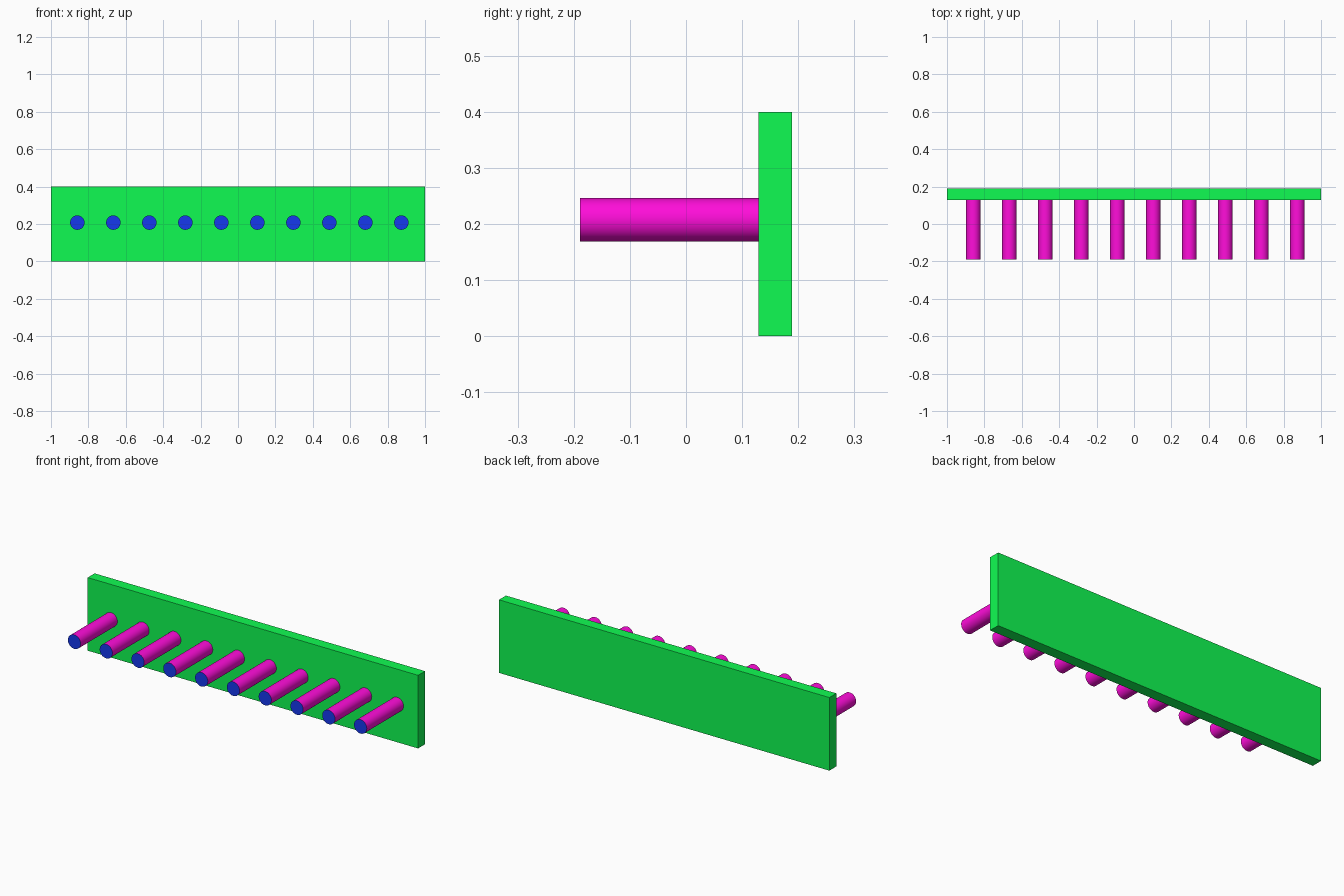
import bpy
import bmesh
from math import pi, radians
from mathutils import Matrix

if "Cube" in bpy.data.objects:
    bpy.data.objects.remove(bpy.data.objects["Cube"])


def material(name, rgb):
    mat = bpy.data.materials.new(name)
    mat.diffuse_color = (*rgb, 1)
    mat.use_nodes = True
    mat.node_tree.nodes["Principled BSDF"].inputs["Base Color"].default_value = mat.diffuse_color
    return mat


def mesh_object(name, bm, mats):
    mesh = bpy.data.meshes.new(name)
    bm.to_mesh(mesh)
    bm.free()
    for mat in mats:
        mesh.materials.append(mat)
    obj = bpy.data.objects.new(name, mesh)
    bpy.context.collection.objects.link(obj)
    return obj


green = material("board_green", (0.005, 0.97, 0.085))
magenta = material("peg_magenta", (1.0, 0.004, 0.7))
blue = material("peg_end_blue", (0.008, 0.04, 0.85))

BACK, FACE, TIP = 0.189, 0.129, -0.189
HEIGHT = 0.4

# Backboard
bm = bmesh.new()
bmesh.ops.create_cube(bm, size=1, matrix=Matrix.Translation((0, (BACK + FACE) / 2, HEIGHT / 2))
                      @ Matrix.Diagonal((2, BACK - FACE, HEIGHT, 1)))
mesh_object("backboard", bm, [green])

# Row of round pegs with blue front ends
COUNT, FIRST_X, SPACING = 10, -0.859, 0.1925
PEG_Z, RADIUS = 0.2075, 0.0385
for i in range(COUNT):
    bm = bmesh.new()
    place = (Matrix.Translation((FIRST_X + i * SPACING, (FACE + TIP) / 2, PEG_Z))
             @ Matrix.Rotation(pi / 2, 4, 'X'))
    bmesh.ops.create_cone(bm, cap_ends=True, segments=48, radius1=RADIUS, radius2=RADIUS,
                          depth=FACE - TIP, matrix=place)
    bm.normal_update()
    for face in bm.faces:
        face.material_index = 1 if len(face.verts) > 4 and face.normal.y < 0 else 0
    peg = mesh_object(f"peg_{i + 1}", bm, [magenta, blue])
    bpy.ops.object.select_all(action='DESELECT')
    peg.select_set(True)
    bpy.context.view_layer.objects.active = peg
    bpy.ops.object.shade_smooth_by_angle(angle=radians(30))
